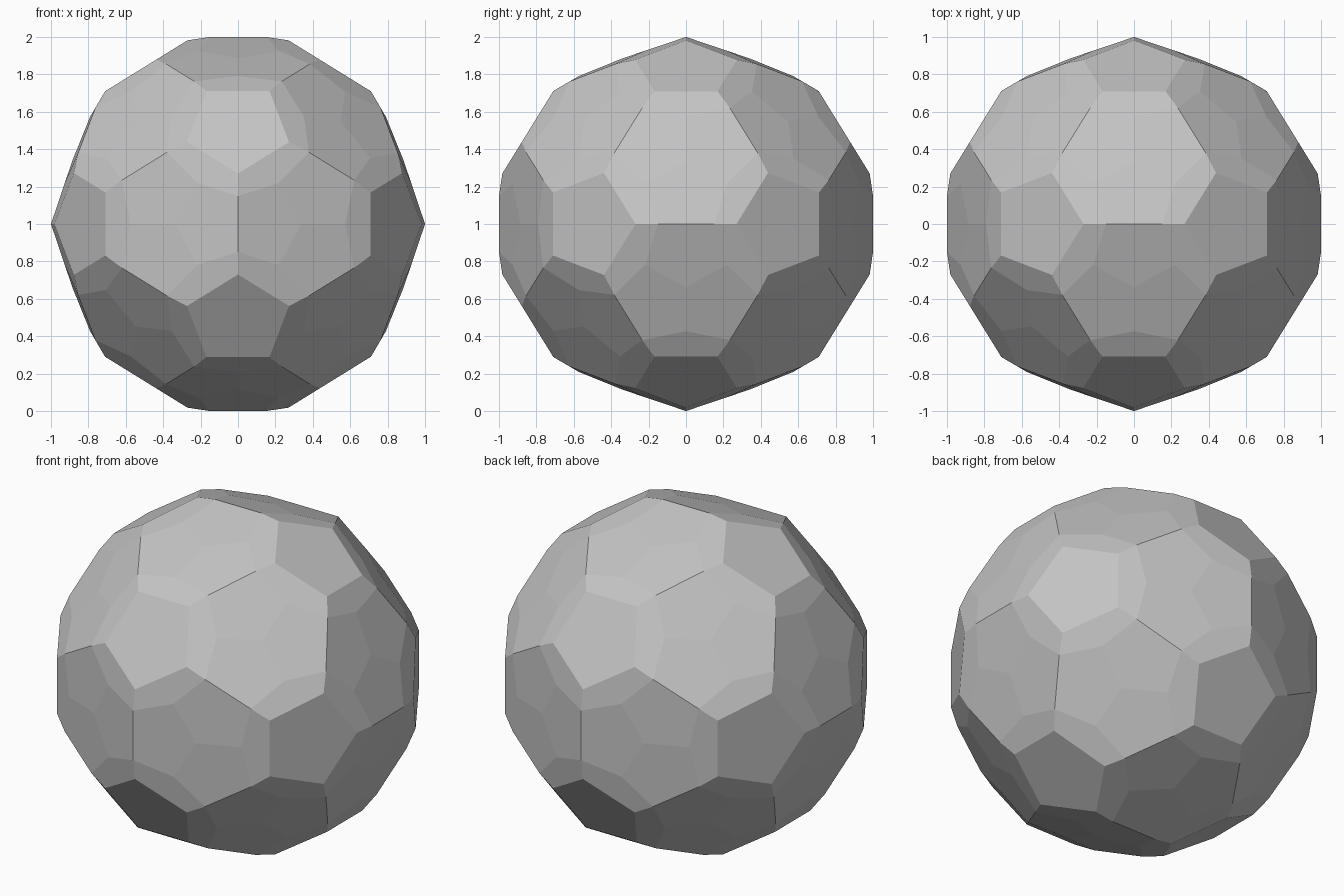
import bpy, bmesh
from mathutils import Vector

old = bpy.data.objects.get("Cube")
if old:
    bpy.data.objects.remove(old, do_unlink=True)

PHI = (1 + 5 ** 0.5) / 2

# Material
grey = bpy.data.materials.new("stone grey")
grey.use_nodes = True
colour = (0.55, 0.55, 0.55, 1)
grey.diffuse_color = colour
grey.node_tree.nodes["Principled BSDF"].inputs["Base Color"].default_value = colour

# Guide icosahedron: its edges and faces carry the facets
guide = bmesh.new()
for s in (1, -1):
    for t in (PHI, -PHI):
        for p in ((0, t, s), (s, 0, t), (t, s, 0)):
            guide.verts.new(Vector(p) / PHI)
bmesh.ops.convex_hull(guide, input=guide.verts[:])
triangles = [[v.co.copy() for v in f.verts] for f in guide.faces]
guide.free()


def cap_point(v, w):
    """Corner of the flat cap around v, on the edge towards w."""
    return v.lerp(w, 0.2776) * 0.982


def ridge_point(v, w):
    """End of the short ridge on the edge from v to w."""
    return v.lerp(w, 0.379)


def notch_point(v, w, u):
    """Tip of the rim facet, inside the triangle and facing v."""
    cap = (cap_point(v, w) + cap_point(v, u)) / 2
    ridge = (ridge_point(v, w) + ridge_point(v, u)) / 2
    return cap.lerp(ridge, 1.54)


def centre_point(v, w, u):
    """Meeting point of the three ridge facets, on the triangle's axis."""
    mid = (w + u) / 2
    notch = (notch_point(w, u, v) + notch_point(u, v, w)) / 2
    out = mid - (v + w + u) / 3
    a, b = mid.dot(out), notch.dot(out)
    return mid.lerp(notch, a / (a - b))


# Rim facets and ridge facets
bm = bmesh.new()
for tri in triangles:
    for i in range(3):
        v, w, u = tri[i], tri[(i + 1) % 3], tri[(i + 2) % 3]
        rim = (cap_point(v, w), cap_point(v, u), ridge_point(v, u),
               notch_point(v, w, u), ridge_point(v, w))
        ridge = (ridge_point(w, u), ridge_point(u, w), notch_point(u, v, w),
                 centre_point(v, w, u), notch_point(w, u, v))
        for points in (rim, ridge):
            bm.faces.new([bm.verts.new(p) for p in points])
bmesh.ops.remove_doubles(bm, verts=bm.verts[:], dist=0.001)

# Flat five-sided caps close the openings
bmesh.ops.holes_fill(bm, edges=[e for e in bm.edges if e.is_boundary], sides=5)
bmesh.ops.recalc_face_normals(bm, faces=bm.faces[:])
bmesh.ops.translate(bm, verts=bm.verts[:], vec=(0, 0, 1))

mesh = bpy.data.meshes.new("faceted_ball")
bm.to_mesh(mesh)
bm.free()
mesh.materials.append(grey)
ball = bpy.data.objects.new("faceted_ball", mesh)
bpy.context.collection.objects.link(ball)
